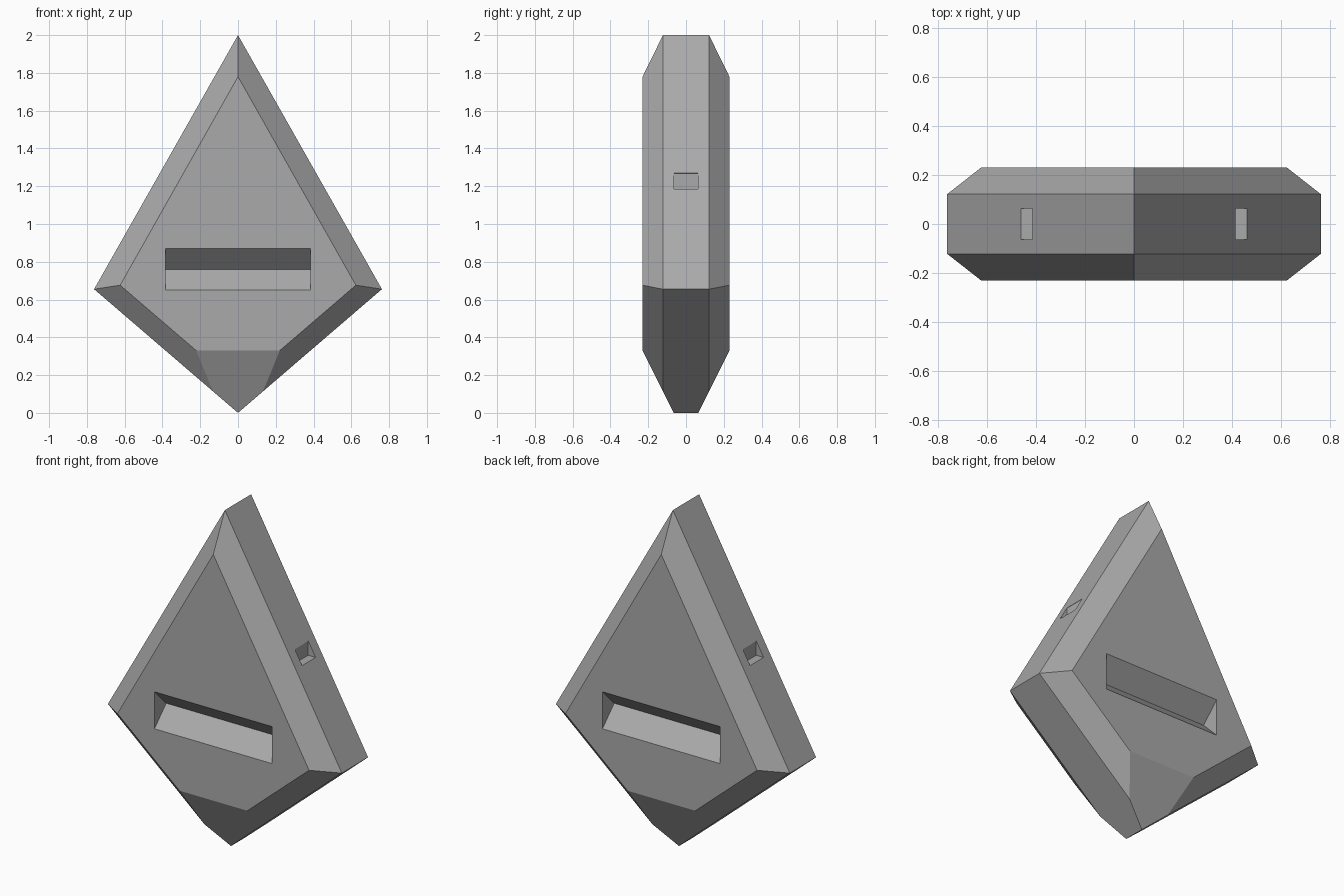
import bpy, bmesh
from mathutils import Vector

cube = bpy.data.objects.get("Cube")
if cube:
    bpy.data.objects.remove(cube, do_unlink=True)

grey = bpy.data.materials.new("plain grey")
grey.use_nodes = True
colour = (0.4, 0.4, 0.4, 1)
grey.diffuse_color = colour
grey.node_tree.nodes["Principled BSDF"].inputs["Base Color"].default_value = colour


def loft(name, loops):
    """Closed solid through a row of matching vertex loops."""
    bm = bmesh.new()
    rings = [[bm.verts.new(p) for p in loop] for loop in loops]
    n = len(rings[0])
    for a, b in zip(rings, rings[1:]):
        for i in range(n):
            j = (i + 1) % n
            bm.faces.new((a[i], a[j], b[j], b[i]))
    bm.faces.new(rings[0])
    bm.faces.new(rings[-1])
    bmesh.ops.recalc_face_normals(bm, faces=bm.faces)
    return finish(name, bm)


def finish(name, bm):
    mesh = bpy.data.meshes.new(name)
    bm.to_mesh(mesh)
    bm.free()
    mesh.materials.append(grey)
    obj = bpy.data.objects.new(name, mesh)
    bpy.context.collection.objects.link(obj)
    return obj


def kite(top, half, mid, bottom, y):
    return [(0, y, top), (half, y, mid), (0, y, bottom), (-half, y, mid)]


# Kite body with chamfered front and back rims
outer = (2.0, 0.762, 0.655, 0.0)
inner = (1.78, 0.624, 0.676, 0.14)
body = loft("kite_body", [kite(*inner, -0.23), kite(*outer, -0.122),
                          kite(*outer, 0.122), kite(*inner, 0.23)])

# Slanted cuts that thin the bottom tip
bm = bmesh.new()
bm.from_mesh(body.data)
for side in (-1, 1):
    cut = bmesh.ops.bisect_plane(
        bm, geom=bm.verts[:] + bm.edges[:] + bm.faces[:],
        plane_co=(0, side * 0.23, 0.33),
        plane_no=Vector((0, side * 0.33, -0.165)).normalized(), clear_outer=True)
    rim = [e for e in cut["geom_cut"] if isinstance(e, bmesh.types.BMEdge)]
    bmesh.ops.contextual_create(bm, geom=rim)
bmesh.ops.recalc_face_normals(bm, faces=bm.faces)
bm.to_mesh(body.data)
bm.free()


def carve(cutter):
    mod = body.modifiers.new(cutter.name, 'BOOLEAN')
    mod.operation = 'DIFFERENCE'
    mod.solver = 'EXACT'
    mod.object = cutter
    cutter.hide_render = True
    cutter.hide_viewport = True
    cutter.hide_set(True)


for side, word in ((-1, "front"), (1, "back")):
    # V groove across the face: diamond prism centred on the face plane
    y = side * 0.23
    r = 0.109
    carve(loft(word + "_groove_cutter",
               [[(x, y - r, 0.76), (x, y, 0.76 - r), (x, y + r, 0.76), (x, y, 0.76 + r)]
                for x in (-0.383, 0.383)]))

for side, word in ((1, "left"), (-1, "right")):
    # Square step cut into the sloping edge
    x0, x1 = side * 0.413, side * 0.6
    carve(loft(word + "_notch_cutter",
               [[(x0, y, 1.185), (x1, y, 1.185), (x1, y, 1.4), (x0, y, 1.268)]
                for y in (-0.063, 0.063)]))

# Bake the cuts and drop the cutters
bpy.context.view_layer.update()
baked = bpy.data.meshes.new_from_object(
    body.evaluated_get(bpy.context.evaluated_depsgraph_get()))
cutters = [m.object for m in body.modifiers]
body.modifiers.clear()
body.data = baked
baked.name = "kite_body"
for c in cutters:
    bpy.data.objects.remove(c, do_unlink=True)
